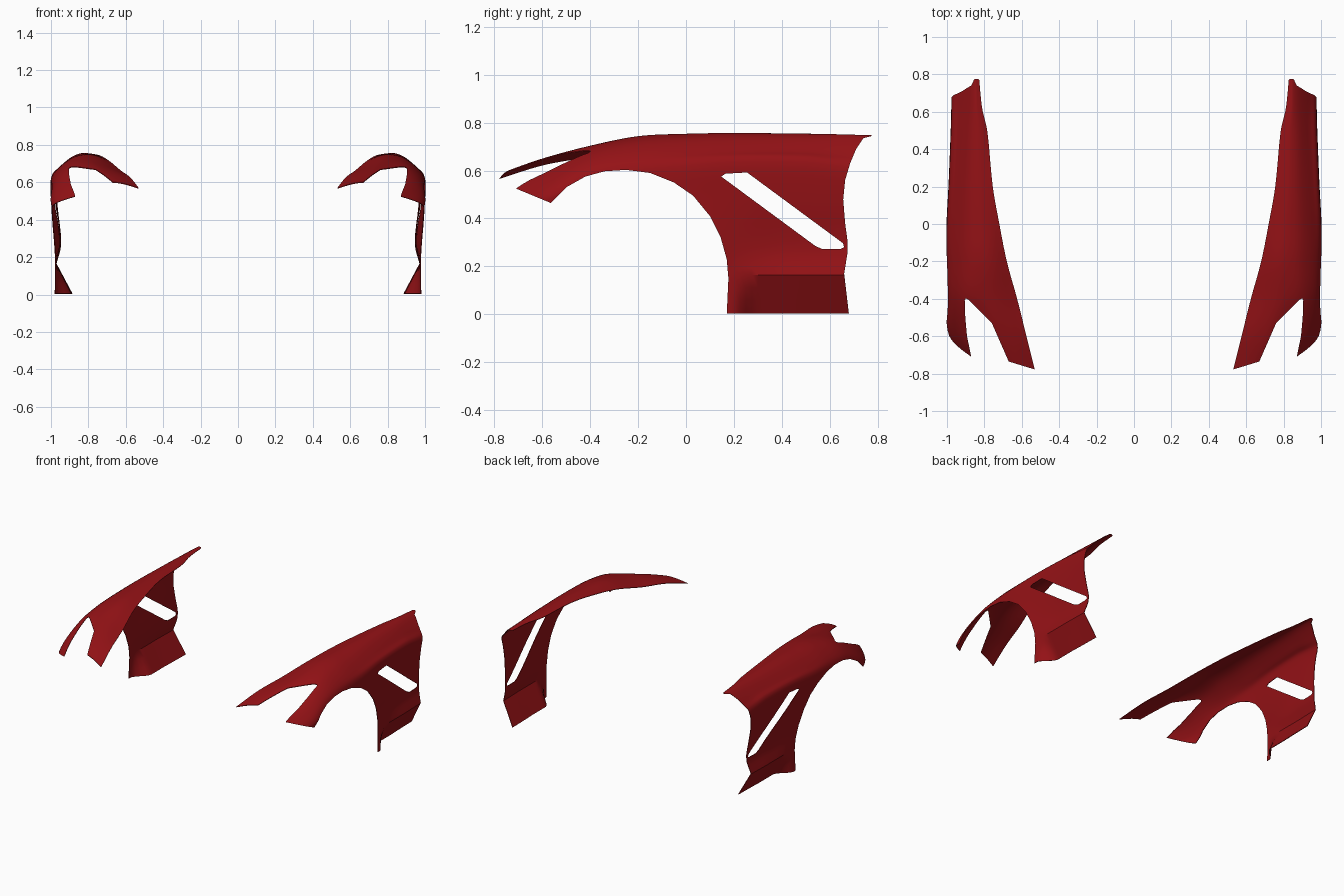
import bpy, bmesh
from mathutils import Vector

if "Cube" in bpy.data.objects:
    bpy.data.objects.remove(bpy.data.objects["Cube"])

# Fender cross-sections: y -> (x, z) from inner top edge over the crest to the shoulder
SECTIONS = [
    (-.80, [(.525, .562), (.60, .578), (.66, .575), (.74, .55), (.80, .51), (.84, .47)]),
    (-.60, [(.575, .625), (.66, .645), (.75, .645), (.89, .587), (.955, .535), (.985, .49)]),
    (-.40, [(.625, .662), (.72, .695), (.80, .703), (.895, .682), (.97, .625), (.998, .565)]),
    (-.20, [(.68, .708), (.755, .738), (.82, .742), (.895, .72), (.97, .66), (1.0, .60)]),
    (0.00, [(.72, .735), (.775, .75), (.83, .752), (.895, .73), (.965, .672), (1.0, .62)]),
    (0.20, [(.755, .748), (.80, .755), (.84, .755), (.89, .735), (.955, .68), (.99, .635)]),
    (0.50, [(.785, .742), (.815, .752), (.845, .752), (.885, .732), (.94, .68), (.978, .635)]),
    (0.62, [(.812, .745), (.83, .75), (.85, .75), (.885, .727), (.94, .67), (.975, .62)]),
    (0.80, [(.83, .742), (.838, .744), (.85, .745), (.885, .72), (.94, .66), (.972, .60)]),
]


def spline(keys, pts, t):
    """Hermite interpolation through unevenly spaced keys."""
    n = len(keys)
    i = max(k for k in range(n - 1) if keys[k] <= t or k == 0)

    def tangent(k):
        a, b = max(k - 1, 0), min(k + 1, n - 1)
        return (pts[b] - pts[a]) / (keys[b] - keys[a])
    h = keys[i + 1] - keys[i]
    u = (t - keys[i]) / h
    return (pts[i] * (2*u**3 - 3*u**2 + 1) + tangent(i) * h * (u**3 - 2*u**2 + u)
            + pts[i + 1] * (3*u**2 - 2*u**3) + tangent(i + 1) * h * (u**3 - u**2))


def smooth(t):
    t = min(max(t, 0), 1)
    return t * t * (3 - 2 * t)


def cross_section(y):
    keys = [s[0] for s in SECTIONS]
    top = [spline(keys, [Vector(s[1][k]) for s in SECTIONS], y) for k in range(6)]
    sx, sz = top[-1]
    s = smooth(y / .4)
    # Side panel: waist, crease, then sill tucking inward behind the wheel
    side = [Vector((sx - .005 * s, min(.48, sz - .05))), Vector((sx - .025 * s, .28)),
            Vector((min(sx, .978), .165))]
    pts = top + side
    row = [spline(list(range(9)), pts, k / 4) for k in range(33)]
    sill = Vector((min(sx, .98) - .085 * smooth((y - .19) / .11), .004))
    return row + [side[-1].lerp(sill, k / 3) for k in (1, 2, 3)]


def make_object(name, bm):
    bmesh.ops.recalc_face_normals(bm, faces=bm.faces)
    me = bpy.data.meshes.new(name)
    bm.to_mesh(me)
    bm.free()
    ob = bpy.data.objects.new(name, me)
    bpy.context.collection.objects.link(ob)
    return ob


def prism(name, outline, to_3d, lo, hi):
    """Extrude an outline between two depths for cutting."""
    bm = bmesh.new()
    a = [bm.verts.new(to_3d(p, lo)) for p in outline]
    b = [bm.verts.new(to_3d(p, hi)) for p in outline]
    bm.faces.new(a)
    bm.faces.new(b)
    for i in range(len(a)):
        j = (i + 1) % len(a)
        bm.faces.new((a[i], a[j], b[j], b[i]))
    bmesh.ops.triangulate(bm, faces=[f for f in bm.faces if len(f.verts) > 4])
    ob = make_object(name, bm)
    ob.hide_render = True
    return ob


# Lofted fender skin
bm = bmesh.new()
STEPS = 64
rows = []
for i in range(STEPS + 1):
    y = -.8 + 1.6 * i / STEPS
    rows.append([bm.verts.new((p.x, y, p.y)) for p in cross_section(y)])
for r, q in zip(rows, rows[1:]):
    for k in range(len(r) - 1):
        bm.faces.new((r[k], r[k + 1], q[k + 1], q[k]))
# Thin sheet thickness, inward
bmesh.ops.recalc_face_normals(bm, faces=bm.faces)
bm.faces.ensure_lookup_table()
if bm.faces[len(bm.faces) // 2 + 10].normal.dot(Vector((1, 0, 1))) < 0:
    bmesh.ops.reverse_faces(bm, faces=bm.faces)
me = bpy.data.meshes.new("front_fenders")
bm.to_mesh(me)
bm.free()
fender = bpy.data.objects.new("front_fenders", me)
bpy.context.collection.objects.link(fender)
bpy.context.view_layer.objects.active = fender
fender.select_set(True)
solid = fender.modifiers.new("thickness", 'SOLIDIFY')
solid.thickness = .004
solid.offset = -1
bpy.ops.object.modifier_apply(modifier=solid.name)

# Openings read from the side (y, z) and from the top (x, y)
arch = [(-.9, -.1), (-.9, .53), (-.722, .53), (-.565, .465), (-.5, .53), (-.42, .575),
        (-.34, .597), (-.25, .603), (-.15, .59), (-.05, .55), (.03, .495), (.1, .41),
        (.145, .32), (.17, .23), (.177, .15), (.17, 0), (.17, -.1)]
rear = [(.9, .9), (.777, .9), (.775, .744), (.74, .735), (.71, .69), (.685, .63), (.664, .56),
        (.656, .48), (.664, .38), (.675, .30), (.673, .25), (.66, .17), (.68, 0), (.68, -.1), (.9, -.1)]
vent = [(.147, .575), (.165, .587), (.255, .592), (.655, .297), (.66, .28), (.645, .273),
        (.57, .272), (.54, .285)]
lamp = [(.4, -.9), (.4, -.82), (.53, -.778), (.67, -.735), (.76, -.53), (.885, -.405),
        (.9, -.398), (.905, -.41), (.902, -.5), (.893, -.6), (.87, -.71), (.84, -.83), (.84, -.9)]


def side_view(p, d):
    return (d, p[0], p[1])


def top_view(p, d):
    return (p[0], p[1], d)


cutters = [prism("arch_cutter", arch, side_view, .3, 1.2),
           prism("rear_cutter", rear, side_view, .3, 1.2),
           prism("vent_cutter", vent, side_view, .9, 1.2),
           prism("headlight_cutter", lamp, top_view, -.2, 1.0)]
for c in cutters:
    m = fender.modifiers.new("cut", 'BOOLEAN')
    m.operation = 'DIFFERENCE'
    m.solver = 'EXACT'
    m.object = c
    bpy.ops.object.modifier_apply(modifier=m.name)
for c in cutters:
    bpy.data.objects.remove(c)

# Red paint, smooth shading and the opposite side
paint = bpy.data.materials.new("red_paint")
paint.diffuse_color = (.30, .006, .008, 1)
paint.use_nodes = True
paint.node_tree.nodes["Principled BSDF"].inputs["Base Color"].default_value = paint.diffuse_color
fender.data.materials.clear()
fender.data.materials.append(paint)
bpy.ops.object.shade_smooth_by_angle()
mirror = fender.modifiers.new("other_side", 'MIRROR')
mirror.use_axis[0] = True
